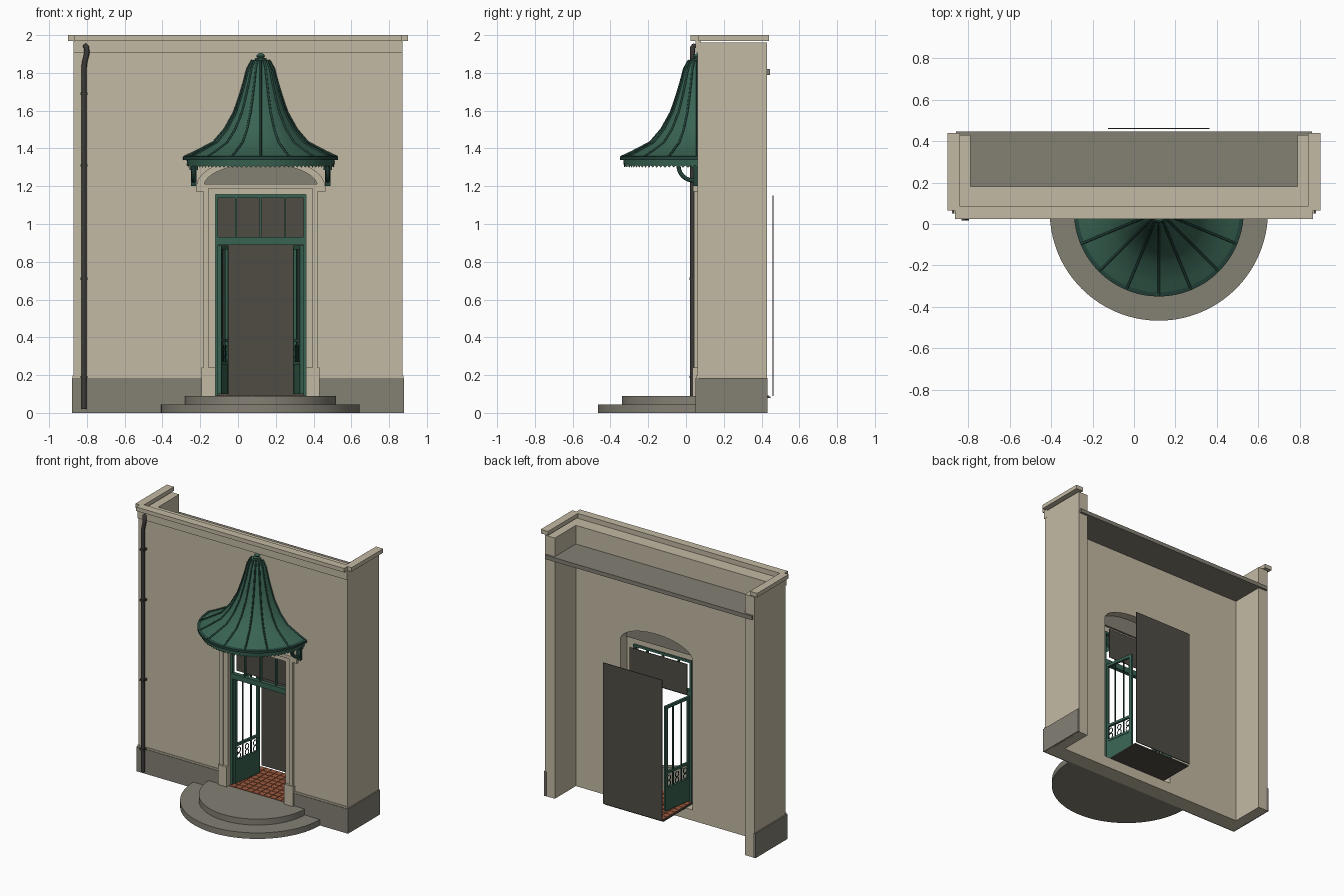
import bpy, bmesh, math
from math import sin, cos, pi
from mathutils import Matrix, Vector

if "Cube" in bpy.data.objects:
    bpy.data.objects.remove(bpy.data.objects["Cube"])


def material(name, *rgb):
    m = bpy.data.materials.new(name)
    m.use_nodes = True
    m.diffuse_color = (*rgb, 1)
    m.node_tree.nodes["Principled BSDF"].inputs["Base Color"].default_value = (*rgb, 1)
    return m


PLASTER = material("beige plaster", .55, .49, .37)
STONE = material("grey stone", .23, .215, .175)
GREEN = material("green paint", .04, .125, .085)
DARK_GREEN = material("dark green paint", .018, .06, .045)
GLASS = material("dark glass", .08, .073, .06)
IRON = material("dark iron", .045, .043, .04)
TILE = material("red tile", .33, .1, .05)

CX, CY = .12, .06   # door axis and wall face


def finish(bm, name, mat, smooth=False):
    bmesh.ops.recalc_face_normals(bm, faces=bm.faces)
    me = bpy.data.meshes.new(name)
    bm.to_mesh(me)
    bm.free()
    me.materials.append(mat)
    ob = bpy.data.objects.new(name, me)
    bpy.context.collection.objects.link(ob)
    if smooth:
        bpy.ops.object.select_all(action='DESELECT')
        ob.select_set(True)
        bpy.context.view_layer.objects.active = ob
        bpy.ops.object.shade_smooth_by_angle(angle=math.radians(35))
    return ob


def boxes(name, mat, *spans, matrix=Matrix()):
    """Each span is x0, x1, y0, y1, z0, z1."""
    bm = bmesh.new()
    for x0, x1, y0, y1, z0, z1 in spans:
        m = Matrix.Translation(((x0 + x1) / 2, (y0 + y1) / 2, (z0 + z1) / 2))
        m = m @ Matrix.Diagonal((x1 - x0, y1 - y0, z1 - z0, 1))
        bmesh.ops.create_cube(bm, size=1, matrix=matrix @ m)
    return finish(bm, name, mat)


def prism(name, mat, outline, y0, y1):
    """Extrude an x, z outline along y."""
    bm = bmesh.new()
    face = bm.faces.new([bm.verts.new((x, y0, z)) for x, z in outline])
    new = bmesh.ops.extrude_face_region(bm, geom=[face])["geom"]
    bmesh.ops.translate(bm, vec=(0, y1 - y0, 0),
                        verts=[v for v in new if isinstance(v, bmesh.types.BMVert)])
    return finish(bm, name, mat)


def half_lathe(name, mat, profile, steps=64, wave=0):
    """Sweep an r, z profile through the half circle in front of the wall."""
    bm = bmesh.new()
    rows = []
    for i in range(steps + 1):
        a = pi + pi * i / steps
        rows.append([bm.verts.new((CX + r * cos(a), CY + r * sin(a),
                                   z + (wave * (i % 2) if k == 0 else 0)))
                     for k, (r, z) in enumerate(profile)])
    for a, b in zip(rows, rows[1:]):
        for k in range(len(profile) - 1):
            bm.faces.new((a[k], b[k], b[k + 1], a[k + 1]))
    bmesh.ops.remove_doubles(bm, verts=bm.verts, dist=1e-5)
    return finish(bm, name, mat, not wave)


def tube(name, mat, paths, radius, cyclic=False):
    cu = bpy.data.curves.new(name, 'CURVE')
    cu.dimensions = '3D'
    cu.bevel_depth = radius
    cu.bevel_resolution = 2
    cu.use_fill_caps = True
    for path in paths:
        sp = cu.splines.new('POLY')
        sp.points.add(len(path) - 1)
        for p, co in zip(sp.points, path):
            p.co = (*co, 1)
        sp.use_cyclic_u = cyclic
    cu.materials.append(mat)
    ob = bpy.data.objects.new(name, cu)
    bpy.context.collection.objects.link(ob)
    return ob


def arch(half, rise, spring=1.2, n=24):
    return [(CX - half * cos(pi * i / n), spring + rise * sin(pi * i / n))
            for i in range(n + 1)]


# Walls: front with arched opening, and two returns
prism("front_wall", PLASTER,
      [(-.87, 0), (CX - .3, 0)] + arch(.3, .12)
      + [(CX + .3, 0), (.87, 0), (.87, 1.96), (-.87, 1.96)], CY, .18)
boxes("side_walls", PLASTER, (-.87, -.79, .18, .43, 0, 1.96), (.79, .87, .18, .43, 0, 1.96))
boxes("opening_sill", PLASTER, (CX - .3, CX + .3, CY, .18, 0, .08))
boxes("plinth", STONE, (-.88, -.19, .05, .07, 0, .185), (.43, .88, .05, .07, 0, .185),
      (-.88, -.86, .05, .432, 0, .185), (.86, .88, .05, .432, 0, .185))
boxes("plinth_bead", PLASTER, (-.875, -.18, .054, .07, .185, .197),
      (.42, .875, .054, .07, .185, .197))
boxes("frieze", PLASTER, (-.872, .872, .05, .08, 1.905, 1.97))
boxes("cornice", PLASTER, (-.865, .865, .025, .085, 1.97, 2),
      (-.9, -.84, .065, .44, 1.97, 2), (.84, .9, .065, .44, 1.97, 2))
boxes("roof_slab", STONE, (-.86, .86, .17, .446, 1.79, 1.82))

# Steps
half_lathe("lower_step", STONE, [(0, 0), (.527, 0), (.527, .045), (0, .045)])
half_lathe("upper_step", STONE, [(0, .045), (.4, .045), (.4, .09), (0, .09)])

# Tiled floor: plates over a dark slab
boxes("floor_slab", GLASS, (CX - .245, CX + .245, CY, .448, .078, .088))
NX, NY = 10, 8
tw, td = .48 / NX, .38 / NY
boxes("floor_tiles", TILE, *[
    (CX - .24 + i * tw + .002, CX - .24 + (i + 1) * tw - .002,
     CY + .004 + j * td, CY + .004 + (j + 1) * td - .004, .088, .092)
    for i in range(NX) for j in range(NY)])
boxes("inner_dark_panel", GLASS, (CX - .245, CX + .245, .459, .464, .09, 1.15))


def mirrored(*spans):
    """Spans measured outwards from the door axis, on both sides."""
    out = []
    for a, b, *rest in spans:
        out += [(CX + a, CX + b, *rest), (CX - b, CX - a, *rest)]
    return out


# Door surround and arch
boxes("door_surround", PLASTER,
      *mirrored((.24, .28, .052, .1, .09, 1.19), (.275, .302, .042, .1, .09, 1.21),
                (.24, .312, .035, .1, .09, .24)),
      (CX - .28, CX + .28, .052, .1, 1.155, 1.19),
      (CX - .302, CX + .302, .042, .1, 1.188, 1.212))
prism("lunette", STONE, arch(.3, .12), .1, .115)
prism("arch_moulding", PLASTER, arch(.3, .12) + arch(.34, .155)[::-1], .037, CY)
boxes("arch_stops", PLASTER, *mirrored((.298, .342, .037, CY, 1.172, 1.2)))

# Door frame and transom window
boxes("door_frame", GREEN, *mirrored((.226, .242, .085, .11, .09, 1.155)),
      (CX - .24, CX + .24, .08, .11, .89, .93), (CX - .24, CX + .24, .085, .11, 1.138, 1.155),
      *[(CX + x - .005, CX + x + .005, .09, .11, .93, 1.14) for x in (-.13, 0, .13)])
boxes("transom_glass", GLASS, (CX - .24, CX + .24, .153, .157, .92, 1.15))

# Open door leaves
L = .24
for side, label in ((-1, "right"), (1, "left")):
    pose = (Matrix.Translation((CX + side * .217, .1, 0))
            @ Matrix.Rotation(side * math.radians(9), 4, 'Z'))
    boxes(label + "_door_leaf", GREEN,
          (-.009, .009, 0, .02, .1, .885), (-.009, .009, L - .02, L, .1, .885),
          (-.009, .009, 0, L, .865, .885), (-.009, .009, 0, L, .375, .392),
          (-.006, .006, .01, L - .01, .1, .265), (-.009, .009, 0, L, .255, .272), matrix=pose)
    boxes(label + "_door_bars", DARK_GREEN,
          *[(-.004, .004, L * k / 3 - .004, L * k / 3 + .004, .27, .87) for k in (1, 2)],
          matrix=pose)
    rings = [[pose @ Vector((0, L * k / 6 + .017 * cos(t * pi / 6), z + .02 * sin(t * pi / 6)))
              for t in range(12)] for k in (1, 3, 5) for z in (.295, .338)]
    tube(label + "_door_scrolls", DARK_GREEN, rings, .003, True)

# Bell canopy
BELL = [(.405, 1.352), (.345, 1.38), (.25, 1.43), (.19, 1.5), (.14, 1.59),
        (.112, 1.67), (.088, 1.75), (.07, 1.82), (.045, 1.865), (0, 1.872)]
half_lathe("canopy_roof", GREEN, BELL)
half_lathe("canopy_rim", DARK_GREEN,
           [(.39, 1.34), (.41, 1.34), (.41, 1.357), (.39, 1.362), (.39, 1.34)])
half_lathe("canopy_valance", GREEN, [(.388, 1.298), (.392, 1.345)], 96, .012)
tube("canopy_ribs", DARK_GREEN,
     [[(CX + r * cos(a), CY + r * sin(a), z + .002) for r, z in BELL[:-1]]
      for a in [pi + pi * i / 8 for i in range(9)]], .006)
half_lathe("canopy_finial", GREEN,
           [(.03, 1.86), (.03, 1.875), (.016, 1.88), (.022, 1.89), (.014, 1.9), (0, 1.905)], 16)

# Canopy brackets
boxes("bracket_plates", DARK_GREEN, *mirrored((.34, .37, .04, CY, 1.2, 1.31),
                                              (.333, .377, .034, CY, 1.285, 1.305)))
tube("bracket_arms", DARK_GREEN,
     [[(CX + s * .355, .04 - .08 * sin(t * pi / 12), 1.31 - .08 * cos(t * pi / 12))
       for t in range(7)] for s in (-1, 1)], .011)

# Drainpipe with clamps
PX, PY = -.815, .035
tube("drainpipe", IRON, [[(PX, PY, .02), (PX, PY, 1.83), (PX + .004, PY, 1.86),
                          (PX + .014, PY, 1.9), (PX + .014, PY, 1.935), (PX + .004, PY + .01, 1.945)]], .014)
boxes("pipe_clamps", IRON, *[(PX - .018, PX + .018, PY - .017, CY, z - .006, z + .006)
                             for z in (.19, .71, 1.31, 1.69)])
